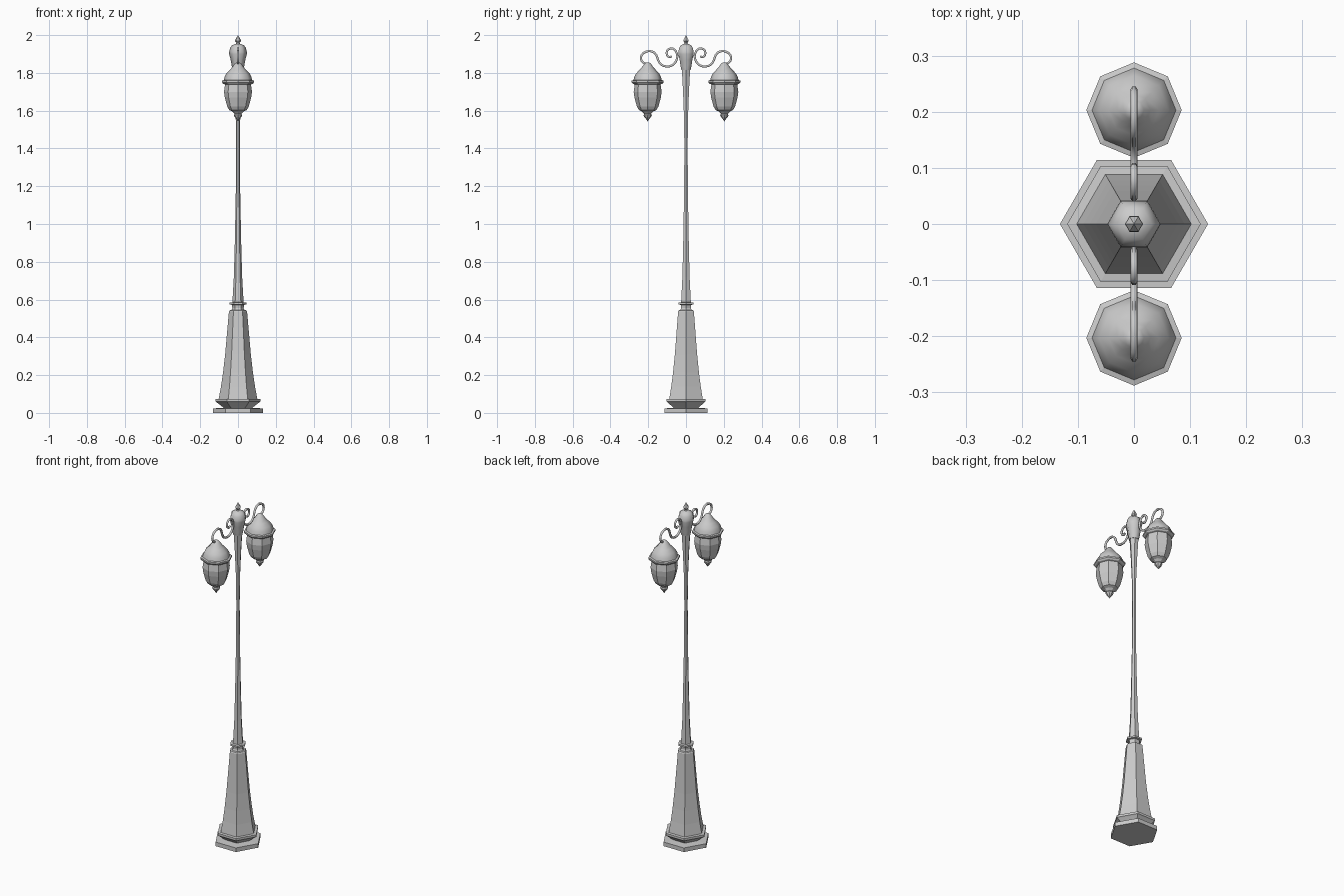
import bpy, bmesh
from math import cos, sin, pi

if "Cube" in bpy.data.objects:
    bpy.data.objects.remove(bpy.data.objects["Cube"])


def lathe(name, profile, sides, y=0.0, smooth=None):
    """Revolve (radius, z) points with few sides; a corner points along +x."""
    bm = bmesh.new()
    rings = []
    for r, z in profile:
        rings.append([bm.verts.new((r * cos(2 * pi * i / sides),
                                    r * sin(2 * pi * i / sides), z))
                      for i in range(sides)])
    for a, b in zip(rings, rings[1:]):
        for i in range(sides):
            j = (i + 1) % sides
            bm.faces.new((a[i], a[j], b[j], b[i]))
    bm.faces.new(rings[0][::-1])
    bm.faces.new(rings[-1])
    bmesh.ops.remove_doubles(bm, verts=bm.verts, dist=1e-5)
    bmesh.ops.recalc_face_normals(bm, faces=bm.faces)
    mesh = bpy.data.meshes.new(name)
    bm.to_mesh(mesh)
    bm.free()
    obj = bpy.data.objects.new(name, mesh)
    obj.location.y = y
    bpy.context.collection.objects.link(obj)
    if smooth is not None:
        bpy.ops.object.select_all(action='DESELECT')
        obj.select_set(True)
        bpy.context.view_layer.objects.active = obj
        bpy.ops.object.shade_smooth_by_angle(angle=smooth)
    return obj


def scroll(name, points, side):
    """Thin round bar along (y, z) points, mirrored by side."""
    curve = bpy.data.curves.new(name, 'CURVE')
    curve.dimensions = '3D'
    curve.bevel_depth = 0.0065
    curve.bevel_resolution = 1
    curve.resolution_u = 2
    curve.use_fill_caps = True
    sp = curve.splines.new('BEZIER')
    sp.bezier_points.add(len(points) - 1)
    for bp, (y, z) in zip(sp.bezier_points, points):
        bp.co = (0, side * y, z)
        bp.handle_left_type = bp.handle_right_type = 'AUTO'
    obj = bpy.data.objects.new(name, curve)
    bpy.context.collection.objects.link(obj)
    bpy.ops.object.select_all(action='DESELECT')
    obj.select_set(True)
    bpy.context.view_layer.objects.active = obj
    bpy.ops.object.convert(target='MESH')


# Hexagonal base: slab, flared moulding and rim
lathe("base", [(0.132, 0), (0.132, 0.024), (0.075, 0.026), (0.085, 0.034),
               (0.113, 0.056), (0.119, 0.06), (0.119, 0.073), (0.1, 0.075)], 6)
# Tapered pedestal
lathe("pedestal", [(0.103, 0.07), (0.09, 0.14), (0.079, 0.215), (0.068, 0.31),
                   (0.048, 0.538), (0.044, 0.543), (0.03, 0.546)], 6)
# Collar where the pole starts
lathe("collar", [(0.036, 0.54), (0.03, 0.555), (0.032, 0.572), (0.045, 0.574),
                 (0.045, 0.584), (0.028, 0.586)], 6)
# Slender pole, widening again below the head
lathe("pole", [(0.03, 0.58), (0.022, 0.72), (0.017, 0.9), (0.012, 1.15),
               (0.010, 1.4), (0.012, 1.56), (0.018, 1.7), (0.025, 1.815)], 6)
# Head with domed cap
lathe("pole_head", [(0.028, 1.815), (0.032, 1.83), (0.039, 1.87), (0.047, 1.9),
                    (0.047, 1.91), (0.042, 1.932), (0.032, 1.946),
                    (0.012, 1.954)], 6, smooth=1.1)
lathe("pole_finial", [(0.012, 1.95), (0.009, 1.96), (0.016, 1.968),
                      (0.015, 1.975), (0.0, 2.0)], 6)

ARM = [(0.075, 1.888), (0.09, 1.884), (0.103, 1.904), (0.092, 1.926),
       (0.068, 1.928), (0.048, 1.902), (0.05, 1.868), (0.07, 1.842),
       (0.1, 1.834), (0.13, 1.843), (0.148, 1.868), (0.158, 1.896),
       (0.182, 1.914), (0.212, 1.912), (0.236, 1.892), (0.236, 1.866),
       (0.218, 1.85), (0.203, 1.845)]
ARM = [(y, z) for y, z in ARM]

# Two arms, each carrying an octagonal lantern
for side, tag in ((-1, "front"), (1, "back")):
    y = 0.203 * side
    scroll(tag + "_scroll_arm", ARM, side)
    lathe(tag + "_lantern_roof",
          [(0.076, 1.757), (0.071, 1.778), (0.062, 1.796), (0.045, 1.814),
           (0.029, 1.832), (0.018, 1.848), (0.008, 1.856)], 8, y, 1.1)
    lathe(tag + "_lantern_brim",
          [(0.066, 1.738), (0.078, 1.742), (0.085, 1.75), (0.085, 1.759),
           (0.074, 1.762)], 8, y)
    lathe(tag + "_lantern_glass",
          [(0.068, 1.742), (0.074, 1.70), (0.07, 1.67), (0.057, 1.622),
           (0.046, 1.603), (0.02, 1.592)], 8, y)
    lathe(tag + "_lantern_finial",
          [(0.03, 1.595), (0.018, 1.583), (0.022, 1.576), (0.02, 1.57),
           (0.006, 1.552), (0.0, 1.543)], 8, y)
